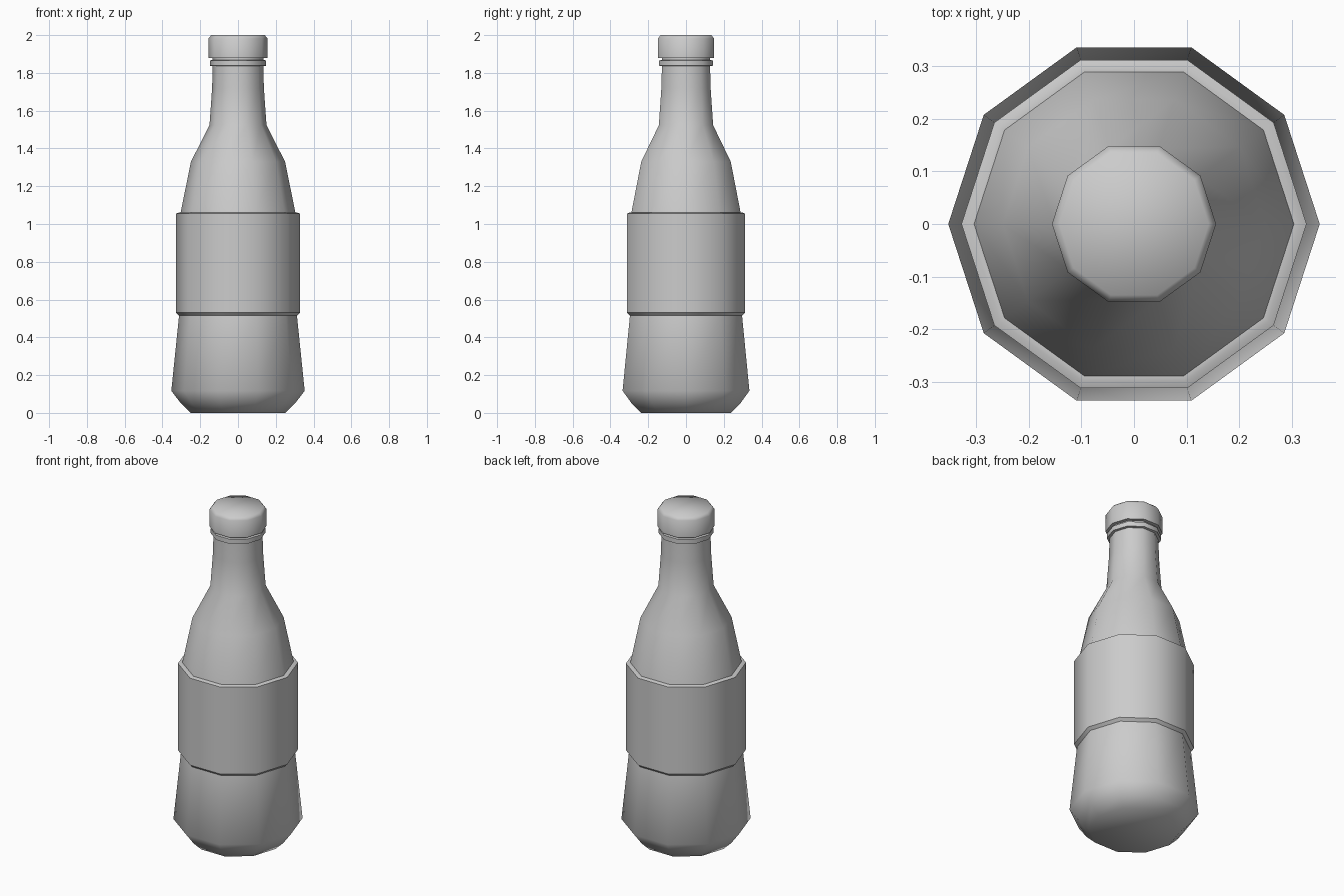
import bpy, bmesh, math

if "Cube" in bpy.data.objects:
    bpy.data.objects.remove(bpy.data.objects["Cube"])

SIDES = 10


def lathe(name, profile, cap_bottom=False, cap_top=False):
    """Revolve (radius, z) points into a ten-sided part."""
    bm = bmesh.new()
    rings = []
    for r, z in profile:
        rings.append([bm.verts.new((r * math.cos(2 * math.pi * i / SIDES),
                                    r * math.sin(2 * math.pi * i / SIDES), z))
                      for i in range(SIDES)])
    for a, b in zip(rings, rings[1:]):
        for i in range(SIDES):
            j = (i + 1) % SIDES
            bm.faces.new((a[i], a[j], b[j], b[i]))
    if cap_bottom:
        bm.faces.new(rings[0][::-1])
    if cap_top:
        bm.faces.new(rings[-1])
    mesh = bpy.data.meshes.new(name)
    bm.to_mesh(mesh)
    bm.free()
    obj = bpy.data.objects.new(name, mesh)
    bpy.context.collection.objects.link(obj)
    bpy.ops.object.select_all(action='DESELECT')
    obj.select_set(True)
    bpy.context.view_layer.objects.active = obj
    bpy.ops.object.shade_smooth_by_angle(angle=math.radians(60))
    return obj


# Tapered base with rounded foot
lathe("lower_body", [(0.25, 0), (0.302, 0.05), (0.353, 0.117), (0.312, 0.515)],
      cap_bottom=True)

# Wide label band with lips above and below
lathe("label_lower_lip", [(0.312, 0.515), (0.328, 0.531)])
lathe("label_band", [(0.328, 0.531), (0.328, 1.055), (0.315, 1.06), (0.304, 1.06)])

# Shoulder and neck
lathe("shoulder_and_neck", [(0.304, 1.06), (0.249, 1.33), (0.151, 1.523),
                            (0.137, 1.72), (0.134, 1.836)])

# Collar ring under the cap
lathe("neck_ring", [(0.134, 1.836), (0.149, 1.838), (0.149, 1.866), (0.134, 1.868)])
lathe("neck_gap", [(0.134, 1.868), (0.134, 1.88)])

# Cap with softened top edge
lathe("cap", [(0.134, 1.88), (0.156, 1.88), (0.156, 1.982), (0.142, 2.0)], cap_top=True)
